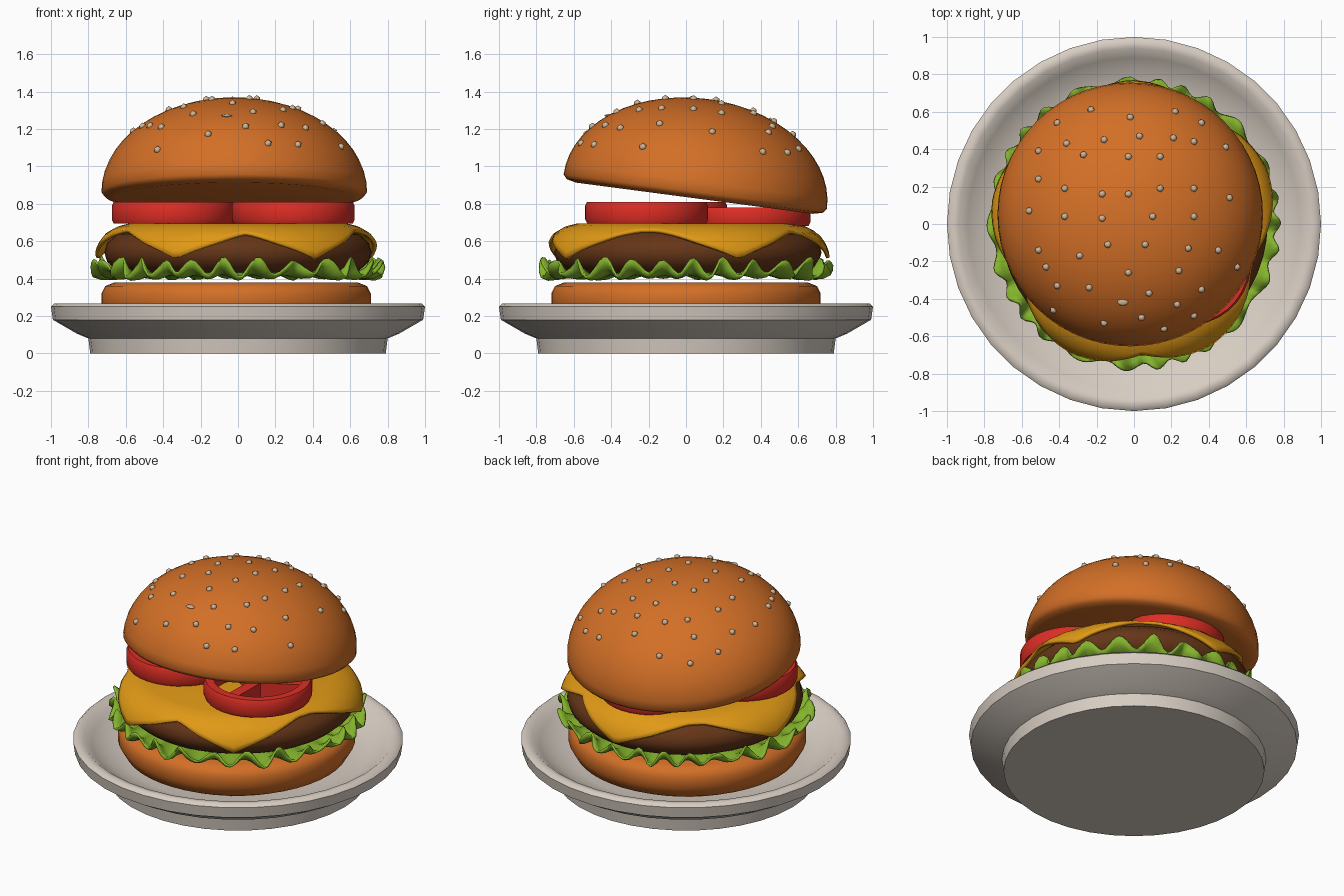
import bpy, bmesh, math
from mathutils import Matrix, Vector
from mathutils.bvhtree import BVHTree

if "Cube" in bpy.data.objects:
    bpy.data.objects.remove(bpy.data.objects["Cube"])


def material(name, rgb):
    m = bpy.data.materials.new(name)
    m.diffuse_color = (*rgb, 1)
    m.use_nodes = True
    m.node_tree.nodes["Principled BSDF"].inputs["Base Color"].default_value = m.diffuse_color
    return m


BUN = material("toasted bun", (0.65, 0.16, 0.02))
SEED = material("sesame tan", (0.62, 0.46, 0.31))
PLATE = material("warm white china", (0.68, 0.61, 0.54))
GREEN = material("lettuce green", (0.23, 0.45, 0.025))
BROWN = material("grilled brown", (0.13, 0.036, 0.009))
YELLOW = material("cheese yellow", (0.75, 0.32, 0.008))
RED = material("tomato red", (0.72, 0.027, 0.018))


def finish(bm, name, mat, matrix=None, thick=0, angle=50):
    bmesh.ops.recalc_face_normals(bm, faces=bm.faces[:])
    if matrix:
        bm.transform(matrix)
    me = bpy.data.meshes.new(name)
    bm.to_mesh(me)
    bm.free()
    ob = bpy.data.objects.new(name, me)
    bpy.context.collection.objects.link(ob)
    me.materials.append(mat)
    bpy.ops.object.select_all(action='DESELECT')
    ob.select_set(True)
    bpy.context.view_layer.objects.active = ob
    bpy.ops.object.shade_smooth_by_angle(angle=math.radians(angle))
    if thick:
        mod = ob.modifiers.new("thickness", 'SOLIDIFY')
        mod.thickness = thick
        mod.offset = 0
    return ob


def polar(rows, n, closed=False):
    """Revolved mesh; each row is (r, z) or a function of the angle giving (r, z)."""
    bm = bmesh.new()
    rings = []
    for row in rows:
        if not callable(row) and row[0] == 0:
            rings.append([bm.verts.new((0, 0, row[1]))] * n)
            continue
        ring = []
        for i in range(n):
            a = 2 * math.pi * i / n
            r, z = row(a) if callable(row) else row
            ring.append(bm.verts.new((r * math.cos(a), r * math.sin(a), z)))
        rings.append(ring)
    pairs = list(zip(rings, rings[1:]))
    if closed:
        pairs.append((rings[-1], rings[0]))
    for a, b in pairs:
        for i in range(n):
            k = (i + 1) % n
            quad = list(dict.fromkeys((a[i], a[k], b[k], b[i])))
            bm.faces.new(quad)
    return bm


# plate with a foot and a raised rim
finish(polar([(0, 0), (0.79, 0), (0.8, 0.08), (0.86, 0.105), (0.99, 0.18), (1.0, 0.25),
              (0.98, 0.268), (0.94, 0.265), (0.89, 0.225), (0.8, 0.17), (0.68, 0.14),
              (0, 0.13)], 36), "plate", PLATE)

# bottom bun
finish(polar([(0, 0.14), (0.6, 0.14), (0.68, 0.18), (0.72, 0.25), (0.72, 0.32),
              (0.7, 0.36), (0.65, 0.38), (0, 0.38)], 48), "bottom_bun", BUN,
       Matrix.Translation((-0.01, 0, 0)))


# lettuce: a disc with a ruffled, upturned edge
def ruffle(r, z, dr, dz, phase):
    def f(a):
        w = math.sin(26 * a + phase + 1.2 * math.sin(3 * a)) * (0.8 + 0.2 * math.sin(7 * a))
        return r + dr * math.cos(26 * a + 2 * math.sin(5 * a)), z + dz * w
    return f


finish(polar([(0, 0.43), (0.6, 0.425), ruffle(0.68, 0.415, 0.005, 0.015, 0.6),
              ruffle(0.73, 0.43, 0.015, 0.035, 0.3),
              ruffle(0.765, 0.462, 0.02, 0.055, 0)], 208), "lettuce", GREEN, thick=0.014)

# patty
finish(polar([(0, 0.42), (0.55, 0.42), (0.65, 0.445), (0.7, 0.49), (0.715, 0.54),
              (0.7, 0.59), (0.65, 0.635), (0.56, 0.66), (0, 0.665)], 48), "patty", BROWN,
       Matrix.Translation((0, 0.01, 0)))

# cheese: hangs down in points at these angles
CORNERS = [-116, -57, 22, 91, 170]
DRAPE = [(0.58, 0.685), (0.64, 0.67), (0.7, 0.635), (0.735, 0.59), (0.752, 0.55), (0.76, 0.505)]


def drape(t):
    def f(a):
        d = min(abs((math.degrees(a) - c + 180) % 360 - 180) for c in CORNERS)
        reach = 0.3 + 0.7 * max(0, 1 - d / 36) ** 1.3
        s = t * reach * (len(DRAPE) - 1)
        i = min(int(s), len(DRAPE) - 2)
        (r0, z0), (r1, z1) = DRAPE[i], DRAPE[i + 1]
        return r0 + (r1 - r0) * (s - i), z0 + (z1 - z0) * (s - i)
    return f


finish(polar([(0, 0.685)] + [drape(k / 6) for k in range(7)], 120), "cheese", YELLOW, thick=0.02)

# tomato slices: skin ring, hub and flesh spokes
for k, (x, y, z, top) in enumerate([(0.295, -0.21, 0.695, 0.81), (-0.345, -0.11, 0.695, 0.81),
                                    (0.0, 0.335, 0.68, 0.78)]):
    h = top - z
    place = Matrix.Translation((x, y, z)) @ Matrix.Rotation(0.5 + k, 4, 'Z')
    finish(polar([(0.27, 0), (0.32, 0), (0.33, 0.02), (0.33, h - 0.02), (0.32, h), (0.27, h)],
                 32, True), f"tomato_ring_{k}", RED, place)
    bm = bmesh.new()
    for j in range(3):
        bmesh.ops.create_cube(bm, size=1, matrix=Matrix.Rotation(j * 2 * math.pi / 3, 4, 'Z')
                              @ Matrix.Translation((0.14, 0, h / 2 - 0.005))
                              @ Matrix.Diagonal((0.3, 0.07, h - 0.02, 1)))
    finish(bm, f"tomato_flesh_{k}", RED, place)

# top bun, tipped open towards the front
tilt = Matrix.Translation((-0.02, 0.045, 0.83)) @ Matrix.Rotation(math.radians(-7.5), 4, 'X')
dome = [(0, 0.0), (0.64, 0.0), (0.69, 0.012)]
dome += [(0.71 * math.cos(t), 0.035 + 0.5 * math.sin(t))
         for t in (math.pi / 2 * i / 14 for i in range(14))] + [(0, 0.535)]
bm = polar(dome, 56)
bm.transform(tilt)
tree = BVHTree.FromBMesh(bm)
finish(bm, "top_bun", BUN)

# sesame seeds, dropped onto the top bun from above (x, y in hundredths)
SEEDS = [(-23, 61), (22, 60), (-41, 54), (-2, 57), (36, 54), (-16, 45), (3, 47), (32, 44),
         (-36, 43), (-51, 39), (49, 41), (-27, 37), (-3, 36), (14, 36), (21, 46), (-51, 24),
         (-37, 19), (-17, 16), (-3, 16), (14, 19), (32, 19), (51, 14), (-56, 7), (-37, 4),
         (-17, 3), (10, 4), (32, 4), (-51, -14), (-14, -11), (6, -11), (29, -13), (45, -14),
         (-47, -23), (-29, -17), (55, -23), (24, -25), (-3, -26), (-41, -33), (-24, -34),
         (8, -37), (36, -35), (-43, -46), (-16, -53), (4, -50), (16, -56), (23, -43), (32, -49)]
bm = bmesh.new()
for x, y in SEEDS:
    hit, normal, _, _ = tree.ray_cast(Vector((x / 100, y / 100, 3)), Vector((0, 0, -1)))
    if hit:
        turn = normal.to_track_quat('Z', 'Y').to_matrix().to_4x4()
        bmesh.ops.create_icosphere(bm, subdivisions=1, radius=0.021,
                                   matrix=Matrix.Translation(hit + normal * 0.006) @ turn)
# one seed sunk almost flush with the crust
hit, normal, _, _ = tree.ray_cast(Vector((-0.06, -0.415, 3)), Vector((0, 0, -1)))
turn = normal.to_track_quat('Z', 'Y').to_matrix().to_4x4()
bmesh.ops.create_icosphere(bm, subdivisions=2, radius=1, matrix=Matrix.Translation(hit) @ turn
                           @ Matrix.Diagonal((0.03, 0.022, 0.008, 1)))
finish(bm, "sesame_seeds", SEED)
